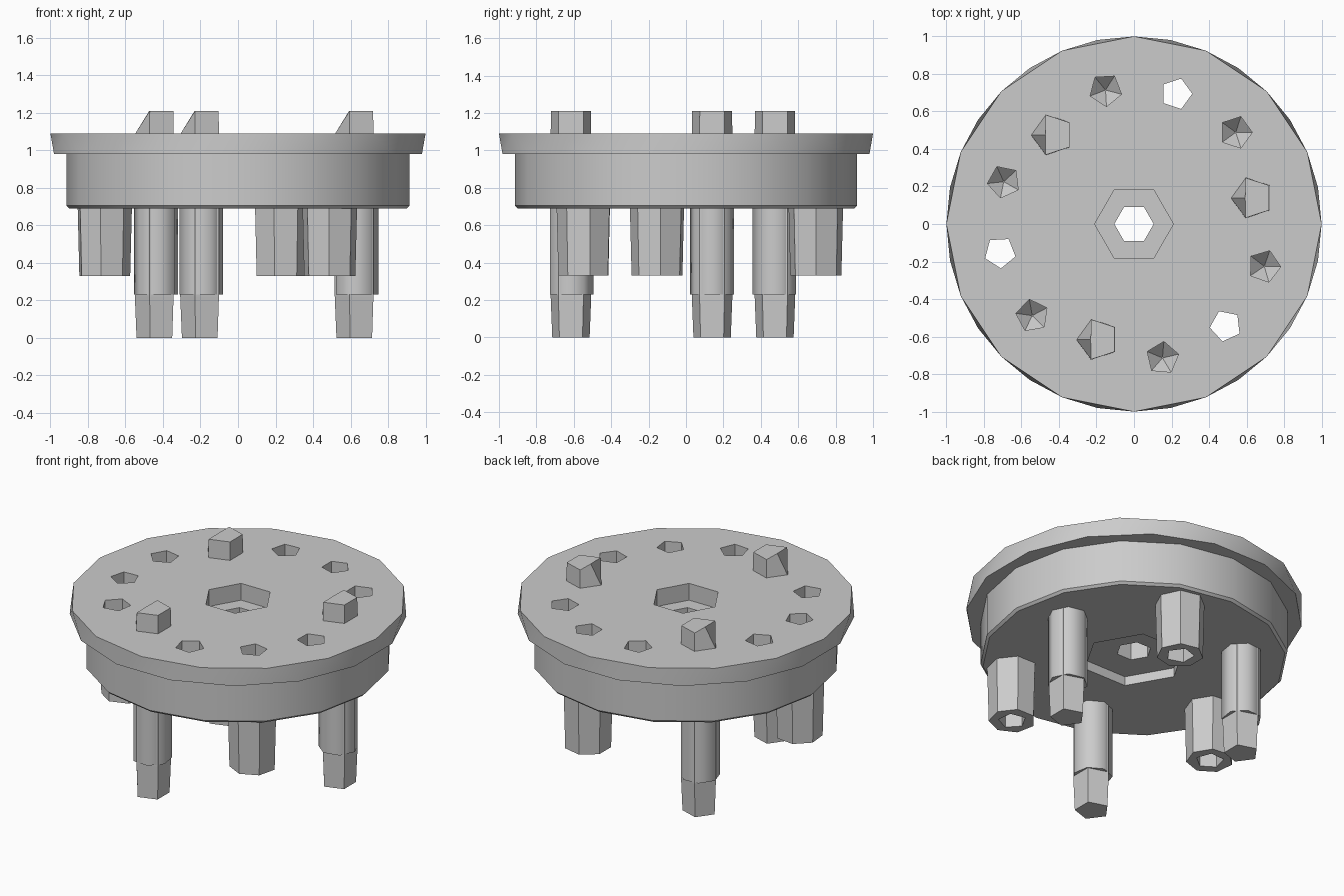
import bpy, bmesh
from math import cos, sin, radians, tau, pi

cube = bpy.data.objects.get("Cube")
if cube:
    bpy.data.objects.remove(cube, do_unlink=True)

grey = bpy.data.materials.new("plain grey")
grey.use_nodes = True
colour = (0.6, 0.6, 0.6, 1)
grey.diffuse_color = colour
grey.node_tree.nodes["Principled BSDF"].inputs["Base Color"].default_value = colour


def loft(name, rings, sides, at=(0, 0), start=0.0):
    """Stack of polygons (radius, z, twist in steps), capped at both ends."""
    bm = bmesh.new()
    loops = []
    for r, z, twist in rings:
        loop = []
        for i in range(sides):
            a = start + tau * (i + twist) / sides
            loop.append(bm.verts.new((at[0] + r * cos(a), at[1] + r * sin(a), z)))
        loops.append(loop)
    for low, high in zip(loops, loops[1:]):
        for i in range(sides):
            j = (i + 1) % sides
            bm.faces.new((low[i], low[j], high[j], high[i]))
    bm.faces.new(loops[0][::-1])
    bm.faces.new(loops[-1])
    bmesh.ops.recalc_face_normals(bm, faces=bm.faces)
    mesh = bpy.data.meshes.new(name)
    bm.to_mesh(mesh)
    bm.free()
    obj = bpy.data.objects.new(name, mesh)
    bpy.context.collection.objects.link(obj)
    mesh.materials.append(grey)
    return obj


def activate(obj):
    bpy.ops.object.select_all(action='DESELECT')
    obj.select_set(True)
    bpy.context.view_layer.objects.active = obj


def cut(obj, cutter):
    activate(obj)
    mod = obj.modifiers.new("cut", 'BOOLEAN')
    mod.operation = 'DIFFERENCE'
    mod.solver = 'EXACT'
    mod.object = cutter
    bpy.ops.object.modifier_apply(modifier=mod.name)


def smooth(obj, degrees):
    activate(obj)
    bpy.ops.object.shade_smooth_by_angle(angle=radians(degrees))


def polar(radius, degrees):
    a = radians(degrees)
    return radius * cos(a), radius * sin(a)


cutters = []

# Round base plate with a wider flange on top
plate = loft("base_plate", [(0.9, 0.69, 0), (0.915, 0.705, 0), (0.915, 0.98, 0),
                            (1, 0.98, 0.5), (1, 1.09, 0)], 16)

# Central opening: hexagonal recess above, narrow neck, wide recess below
cutters.append(loft("centre_cutter", [(0.21, 1.2, 0), (0.21, 0.98, 0), (0.105, 0.98, 0),
                                      (0.105, 0.75, 0), (0.31, 0.75, 0), (0.31, 0.6, 0)], 6))

# Blind pointed holes in the top
for k in range(6):
    cutters.append(loft("blind_hole_cutter", [(0.005, 0.78, 0), (0.088, 0.85, 0), (0.088, 1.2, 0)],
                        5, polar(0.73, 42 + 60 * k), k))

# Three hollow sleeves, bored right through the plate
for k in range(3):
    spot = polar(0.73, 72 + 120 * k)
    sleeve = loft(f"sleeve_{k + 1}", [(0.14, 0.33, 0), (0.15, 0.72, 0)], 7, spot, k)
    bore = loft("bore_cutter", [(0.085, 0.2, 0), (0.085, 1.2, 0)], 5, spot, k)
    cut(sleeve, bore)
    smooth(sleeve, 30)
    cutters.append(bore)

for cutter in cutters:
    cut(plate, cutter)
smooth(plate, 30)
for cutter in cutters:
    bpy.data.objects.remove(cutter, do_unlink=True)

# Three solid posts with pins that pass through the plate
for k in range(3):
    spot = polar(0.645, 12.5 + 120 * k)
    post = loft(f"post_{k + 1}", [(0.12, 0.23, 0), (0.12, 0.72, 0)], 7, spot, 0.3 * k)
    smooth(post, 55)
    pin = loft(f"pin_{k + 1}", [(0.105, 0, 0), (0.114, 0.22, 0), (0.114, 1.085, 0), (0.112, 1.21, 0)],
               5, spot, pi)
    # Slope the left corner of the pin's top
    top = [v for v in pin.data.vertices if v.co.z > 1.2]
    corner = min(top, key=lambda v: v.co.x)
    corner.co.x += 0.075
